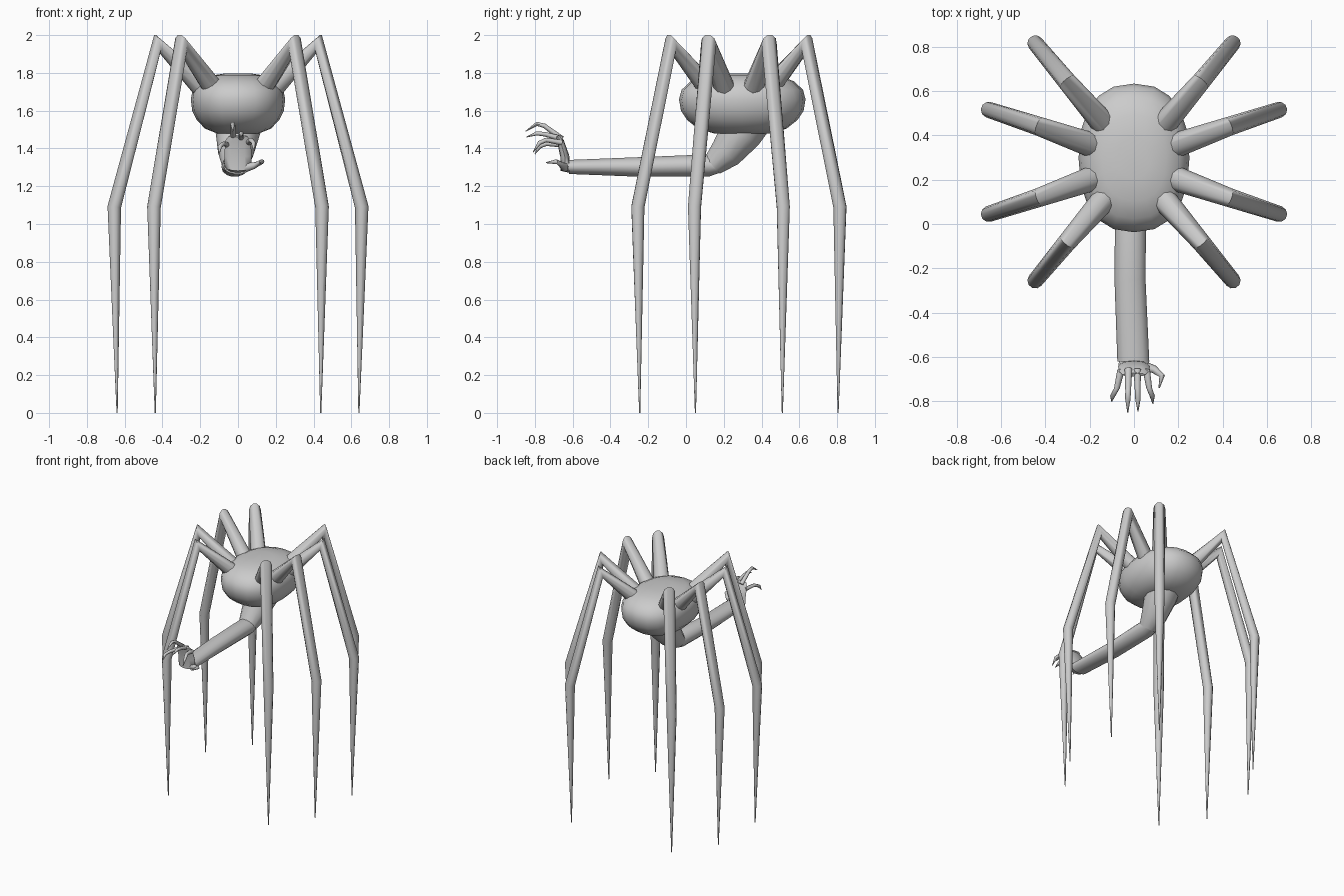
import bpy, bmesh, math
from mathutils import Vector

cube = bpy.data.objects.get("Cube")
if cube:
    bpy.data.objects.remove(cube)

GREY = (0.6, 0.6, 0.6, 1)
mat = bpy.data.materials.new("plain grey")
mat.use_nodes = True
mat.diffuse_color = GREY
bsdf = next(n for n in mat.node_tree.nodes if n.type == 'BSDF_PRINCIPLED')
bsdf.inputs["Base Color"].default_value = GREY


def loft(name, rings, angle=50):
    """Skin a list of equal point rings, capping both ends."""
    bm = bmesh.new()
    loops = [[bm.verts.new(p) for p in ring] for ring in rings]
    n = len(loops[0])
    for a, b in zip(loops, loops[1:]):
        for i in range(n):
            j = (i + 1) % n
            bm.faces.new((a[i], a[j], b[j], b[i]))
    bm.faces.new(loops[0])
    bm.faces.new(loops[-1])
    bmesh.ops.recalc_face_normals(bm, faces=bm.faces)
    mesh = bpy.data.meshes.new(name)
    bm.to_mesh(mesh)
    bm.free()
    mesh.materials.append(mat)
    obj = bpy.data.objects.new(name, mesh)
    bpy.context.collection.objects.link(obj)
    bpy.ops.object.select_all(action='DESELECT')
    obj.select_set(True)
    bpy.context.view_layer.objects.active = obj
    bpy.ops.object.shade_smooth_by_angle(angle=math.radians(angle))
    return obj


def tube(name, path, radii, side, sides=10):
    """Sweep an ellipse along a path; radii are (sideways, thickness)."""
    pts = [Vector(p) for p in path]
    side = Vector(side).normalized()
    rings = []
    for k, p in enumerate(pts):
        into = (p - pts[max(k - 1, 0)]).normalized()
        out = (pts[min(k + 1, len(pts) - 1)] - p).normalized()
        normal = side.cross(into + out).normalized()
        a, b = radii[k]
        turn = [2 * math.pi * i / sides for i in range(sides)]
        rings.append([p + side * a * math.cos(t) + normal * b * math.sin(t) for t in turn])
    return loft(name, rings)


# Body: rounded, slightly boxy oval with a flattened top
MID_Y = 0.28


def body_ring(scale, z, count=20):
    ring = []
    for i in range(count):
        c, s = math.cos(2 * math.pi * i / count), math.sin(2 * math.pi * i / count)
        x = math.copysign(abs(c) ** 0.85, c) * 0.25 * scale
        y = math.copysign(abs(s) ** 0.85, s) * 0.335 * scale
        ring.append((x, 0.298 + y, z))
    return ring


profile = [(0.28, 1.797), (0.58, 1.785), (0.82, 1.755), (0.96, 1.71), (1, 1.66),
           (0.97, 1.6), (0.87, 1.55), (0.7, 1.505), (0.45, 1.48), (0.15, 1.475)]
loft("body", [body_ring(s, z) for s, z in profile])

# Legs: two shapes, mirrored left to right and front to back
leg_shapes = {
    "corner": [(0.11, 0.14, 1.69), (0.30, 0.36, 1.955), (0.445, 0.535, 1.09), (0.438, 0.525, 0)],
    "middle": [(0.16, 0.065, 1.69), (0.427, 0.16, 1.955), (0.655, 0.235, 1.09), (0.64, 0.23, 0)],
}
leg_radii = [(0.058, 0.058), (0.043, 0.05), (0.036, 0.036), (0.003, 0.003)]
for shape, path in leg_shapes.items():
    for sx, lr in ((1, "left"), (-1, "right")):
        for sy, fb in ((-1, "front"), (1, "back")):
            pts = [(sx * x, MID_Y + sy * y, z) for x, y, z in path]
            knee = path[1]
            tube(f"{fb}_{lr}_{shape}_leg", pts, leg_radii, (-sy * knee[1], sx * knee[0], 0))

# Arm: thick upper part under the body, then a long forearm
X = (1, 0, 0)
tube("upper_arm", [(0, 0.36, 1.6), (0, 0.29, 1.48), (-0.01, 0.21, 1.375), (-0.015, 0.14, 1.31)],
     [(0.13, 0.13), (0.118, 0.115), (0.095, 0.09), (0.07, 0.06)], X, 14)
tube("forearm", [(-0.012, 0.19, 1.315), (-0.015, 0.12, 1.31), (-0.018, -0.25, 1.302), (-0.003, -0.62, 1.302)],
     [(0.06, 0.04), (0.07, 0.06), (0.07, 0.053), (0.072, 0.038)], X, 14)

# Hand: palm bent upward from the wrist
tube("palm", [(0, -0.6, 1.302), (0, -0.64, 1.305), (0, -0.642, 1.36), (0, -0.665, 1.44), (0, -0.68, 1.465)],
     [(0.066, 0.034), (0.07, 0.034), (0.072, 0.024), (0.068, 0.018), (0.05, 0.01)], X, 12)

# Fingers: base x, tip x, base z, and the (y, z) bends of the outer joints
fingers = {
    "outer": (-0.058, -0.1, 1.42, (-0.74, 1.425), (-0.775, 1.41), (-0.80, 1.37)),
    "ring": (-0.025, -0.028, 1.45, (-0.75, 1.52), (-0.79, 1.53), (-0.85, 1.49)),
    "middle": (0.015, 0.018, 1.45, (-0.745, 1.475), (-0.79, 1.48), (-0.845, 1.46)),
    "index": (0.055, 0.085, 1.43, (-0.74, 1.445), (-0.775, 1.43), (-0.81, 1.38)),
}
finger_radii = [(0.017, 0.015), (0.013, 0.012), (0.012, 0.011), (0.002, 0.002)]
for name, (x0, x1, z0, *bends) in fingers.items():
    path = [(x0, -0.655, z0)]
    for k, (y, z) in enumerate(bends, 1):
        path.append((x0 + (x1 - x0) * min(1, k * 0.45), y, z))
    tube(f"{name}_finger", path, finger_radii, X, 8)

# Thumb: reaches out to the left and curls forward
tube("thumb", [(0.045, -0.64, 1.30), (0.09, -0.655, 1.31), (0.127, -0.685, 1.33), (0.113, -0.74, 1.325)],
     [(0.025, 0.022), (0.017, 0.018), (0.013, 0.013), (0.003, 0.003)], (0, 0, 1), 8)
